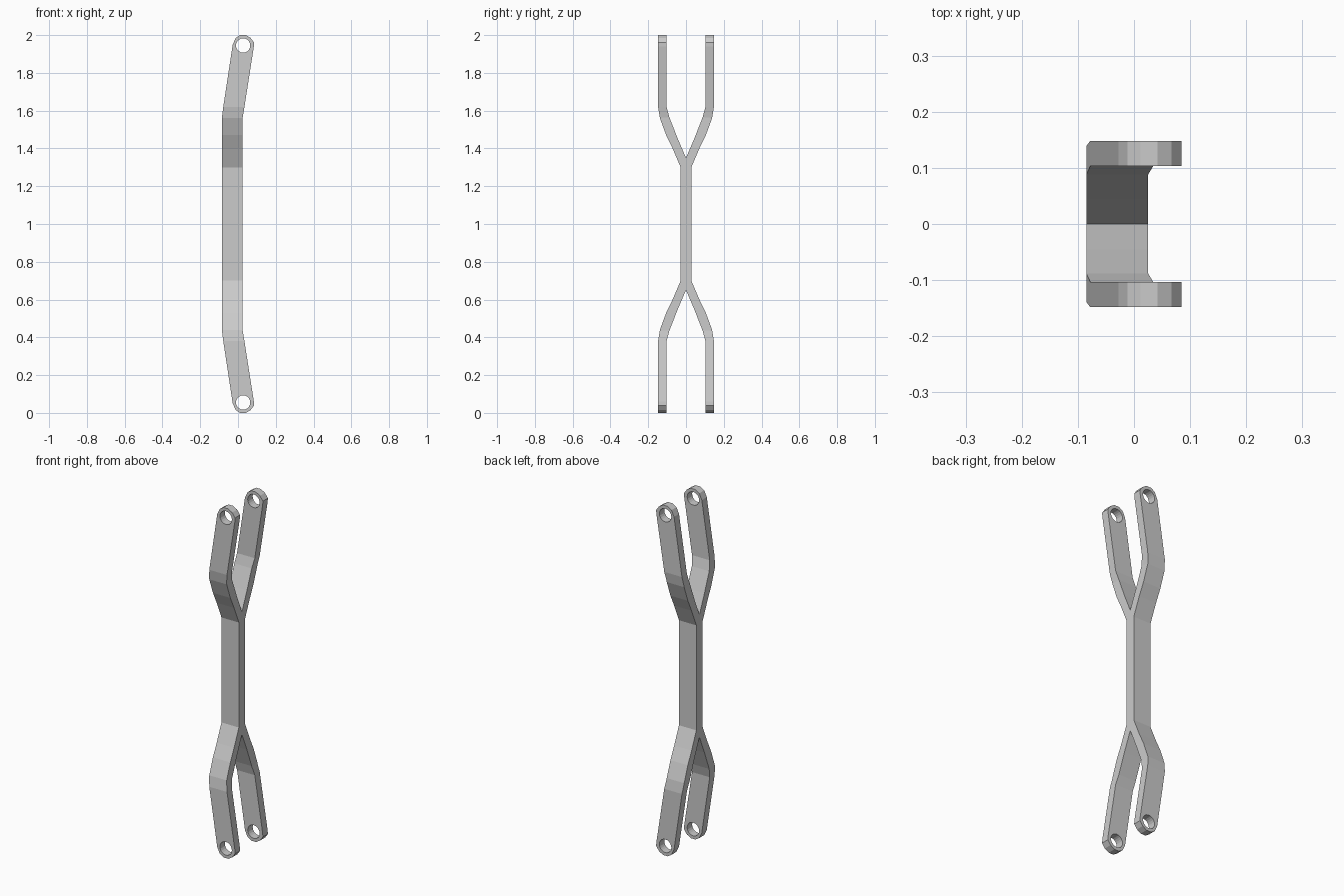
import bpy, bmesh
from math import radians

if "Cube" in bpy.data.objects:
    bpy.data.objects.remove(bpy.data.objects["Cube"])


def mirror_outline(half):
    """Extend a lower-to-upper half outline with its mirror image about z = 1."""
    return half + [(h, 2 - z) for h, z in reversed(half)]


def extrude(name, outline, place, depth):
    """Solid prism from a 2D outline; place(h, z, d) gives the 3D point."""
    bm = bmesh.new()
    face = bm.faces.new([bm.verts.new(place(h, z, -depth)) for h, z in outline])
    ext = bmesh.ops.extrude_face_region(bm, geom=[face])
    move = place(0, 0, 2 * depth)
    bmesh.ops.translate(bm, vec=move,
                        verts=[v for v in ext["geom"] if isinstance(v, bmesh.types.BMVert)])
    bmesh.ops.recalc_face_normals(bm, faces=bm.faces)
    mesh = bpy.data.meshes.new(name)
    bm.to_mesh(mesh)
    bm.free()
    obj = bpy.data.objects.new(name, mesh)
    bpy.context.collection.objects.link(obj)
    return obj


def boolean(obj, cutter, operation):
    mod = obj.modifiers.new("cut", "BOOLEAN")
    mod.object, mod.operation, mod.solver = cutter, operation, "EXACT"
    bpy.context.view_layer.objects.active = obj
    bpy.ops.object.modifier_apply(modifier=mod.name)
    bpy.data.objects.remove(cutter)


# Forked outline seen from the side: waist, outer bends, arm, inner crotch
outer = [(0.028, 1.30), (0.071, 1.40), (0.105, 1.47), (0.138, 1.56), (0.148, 1.62), (0.148, 2.1)]
inner = [(0.103, 2.1), (0.103, 1.62), (0.088, 1.565), (0.045, 1.455)]
right = outer + inner
upper = right + [(0, 1.35)] + [(-y, z) for y, z in reversed(right)]
link = extrude("forked_link", mirror_outline(upper), lambda h, z, d: (d, h, z), 0.2)

# Bent outline seen from the front, with faceted round ends
bent = [(0.025, 1.565), (0.034, 1.62), (0.084, 1.94), (0.085, 1.96), (0.067, 1.985),
        (0.042, 2.0), (0.012, 2.0), (-0.012, 1.985), (-0.028, 1.95),
        (-0.078, 1.62), (-0.085, 1.565)]
profile = extrude("bent_profile", mirror_outline(bent), lambda h, z, d: (h, d, z), 0.3)
boolean(link, profile, "INTERSECT")

# Pin holes through both arms at each end
for z in (0.055, 1.945):
    bpy.ops.mesh.primitive_cylinder_add(vertices=20, radius=0.038, depth=1,
                                        location=(0.027, 0, z), rotation=(radians(90), 0, 0))
    boolean(link, bpy.context.object, "DIFFERENCE")
